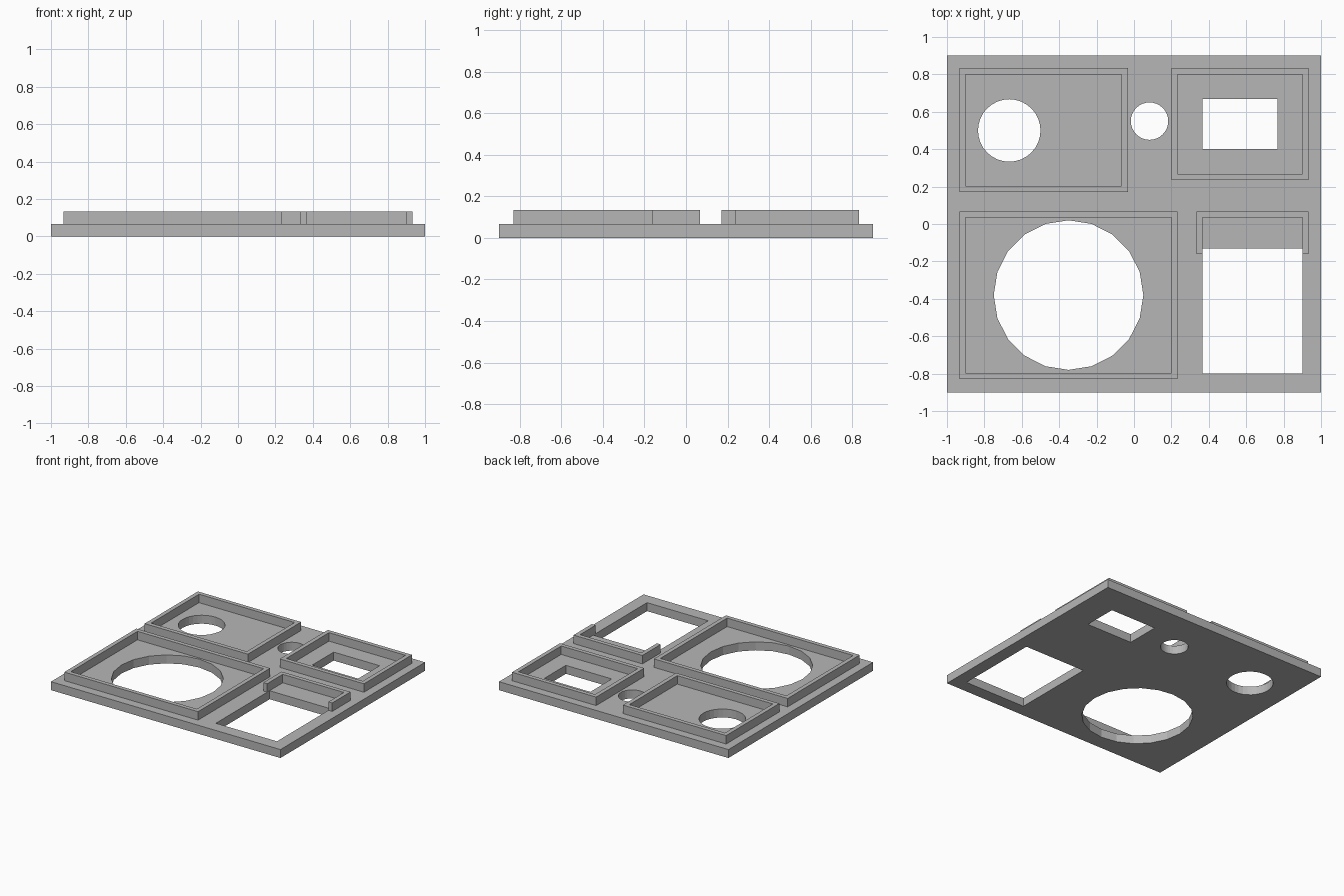
import bpy, bmesh, math

if "Cube" in bpy.data.objects:
    bpy.data.objects.remove(bpy.data.objects["Cube"], do_unlink=True)

BASE_H = 0.0667   # plate thickness
RIM_H = 0.0667    # rim height above the plate
WALL = 0.0333     # rim wall thickness

grey = bpy.data.materials.new("plain grey")
grey.use_nodes = True
grey.diffuse_color = (0.47, 0.47, 0.47, 1)
grey.node_tree.nodes["Principled BSDF"].inputs["Base Color"].default_value = grey.diffuse_color


def finish(name, bm):
    """Turn a bmesh into a grey object."""
    bmesh.ops.recalc_face_normals(bm, faces=bm.faces)
    mesh = bpy.data.meshes.new(name)
    bm.to_mesh(mesh)
    bm.free()
    mesh.materials.append(grey)
    obj = bpy.data.objects.new(name, mesh)
    bpy.context.collection.objects.link(obj)
    return obj


def raise_faces(bm, height):
    """Extrude all flat faces upward into a solid."""
    top = bmesh.ops.extrude_face_region(bm, geom=bm.faces[:], use_keep_orig=True)["geom"]
    verts = [v for v in top if isinstance(v, bmesh.types.BMVert)]
    bmesh.ops.translate(bm, verts=verts, vec=(0, 0, height))


def prism(name, outline, z0, z1):
    bm = bmesh.new()
    bm.faces.new([bm.verts.new((x, y, z0)) for x, y in outline])
    raise_faces(bm, z1 - z0)
    return finish(name, bm)


def wall(name, outer, inner, closed=True):
    """A thin wall standing on the plate between two matching outlines."""
    bm = bmesh.new()
    a = [bm.verts.new((x, y, BASE_H)) for x, y in outer]
    b = [bm.verts.new((x, y, BASE_H)) for x, y in inner]
    n = len(a)
    for i in range(n if closed else n - 1):
        j = (i + 1) % n
        bm.faces.new((a[i], a[j], b[j], b[i]))
    raise_faces(bm, RIM_H)
    return finish(name, bm)


def rect(x0, x1, y0, y1, inset=0.0):
    x0, x1, y0, y1 = x0 + inset, x1 - inset, y0 + inset, y1 - inset
    return [(x0, y0), (x1, y0), (x1, y1), (x0, y1)]


def circle(cx, cy, r, sides):
    turns = [math.tau * i / sides for i in range(sides)]
    return [(cx + r * math.cos(t), cy + r * math.sin(t)) for t in turns]


# Base plate with its five openings
plate = prism("base_plate", rect(-1, 1, -0.9, 0.9), 0, BASE_H)
openings = {
    "large_round": circle(-0.35, -0.38, 0.4, 20),
    "medium_round": circle(-0.667, 0.5, 0.167, 32),
    "small_round": circle(0.083, 0.55, 0.1, 32),
    "small_window": rect(0.367, 0.767, 0.4, 0.667),
    "large_window": rect(0.367, 0.9, -0.8, -0.13),
}
for name, outline in openings.items():
    cutter = prism(name + "_cutter", outline, -0.1, 0.2)
    cutter.hide_render = True
    cutter.hide_set(True)
    cut = plate.modifiers.new(name, 'BOOLEAN')
    cut.operation = 'DIFFERENCE'
    cut.solver = 'EXACT'
    cut.object = cutter

# Bake the cuts and drop the cutters
bpy.context.view_layer.update()
cut_mesh = bpy.data.meshes.new_from_object(
    plate.evaluated_get(bpy.context.evaluated_depsgraph_get()))
plate.modifiers.clear()
plate.data = cut_mesh
for name in openings:
    bpy.data.objects.remove(bpy.data.objects[name + "_cutter"], do_unlink=True)

# Closed rims around the three trays
rims = {
    "back_right_rim": (-0.933, -0.033, 0.17, 0.833),
    "back_left_rim": (0.2, 0.933, 0.235, 0.833),
    "front_right_rim": (-0.933, 0.233, -0.83, 0.067),
}
for name, box in rims.items():
    wall(name, rect(*box), rect(*box, inset=WALL))

# Open bracket behind the large window
x0, x1, y0, y1 = 0.333, 0.933, -0.16, 0.067
wall("front_left_bracket",
     [(x0, y0), (x0, y1), (x1, y1), (x1, y0)],
     [(x0 + WALL, y0), (x0 + WALL, y1 - WALL), (x1 - WALL, y1 - WALL), (x1 - WALL, y0)],
     closed=False)
